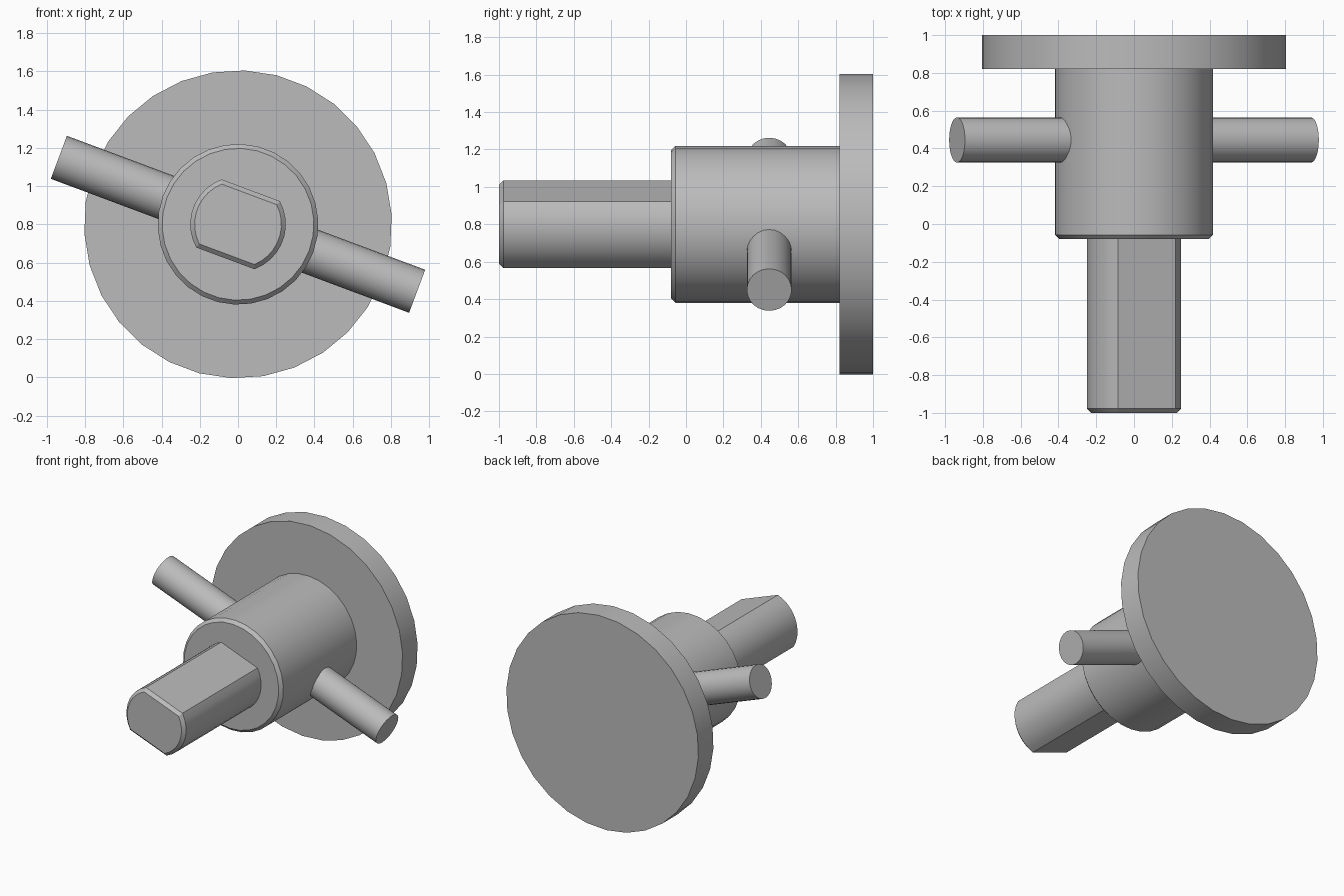
import bpy, bmesh, math
from mathutils import Matrix, Vector

cube = bpy.data.objects.get("Cube")
if cube:
    bpy.data.objects.remove(cube, do_unlink=True)

steel = bpy.data.materials.new("plain_grey")
steel.use_nodes = True
steel.diffuse_color = (0.5, 0.5, 0.5, 1)
steel.node_tree.nodes["Principled BSDF"].inputs["Base Color"].default_value = (0.5, 0.5, 0.5, 1)

TILT = Matrix.Translation((0, 0, 0.8)) @ Matrix.Rotation(math.radians(20.5), 4, "Y")
CHAMFER = 0.023


def circle(radius, sides):
    """Closed round outline."""
    return [(radius * math.cos(math.tau * i / sides), radius * math.sin(math.tau * i / sides))
            for i in range(sides)]


def double_flat(radius, flat, steps=9):
    """Round outline cut by two parallel flats."""
    half = math.asin(flat / radius)
    arc = [-half + 2 * half * i / steps for i in range(steps + 1)]
    angles = arc + [a + math.pi for a in arc]
    return [(radius * math.cos(a), radius * math.sin(a)) for a in angles]


def loft(name, sections, axis="Y", offset=(0, 0, 0)):
    """Join (position, outline) sections along an axis and cap both ends."""
    bm = bmesh.new()
    rings = []
    for pos, outline in sections:
        points = [(u, pos, v) if axis == "Y" else (pos, u, v) for u, v in outline]
        rings.append([bm.verts.new(Vector(p) + Vector(offset)) for p in points])
    for a, b in zip(rings, rings[1:]):
        for i in range(len(a)):
            j = (i + 1) % len(a)
            bm.faces.new((a[i], a[j], b[j], b[i]))
    bm.faces.new(rings[0])
    bm.faces.new(rings[-1])
    bmesh.ops.recalc_face_normals(bm, faces=bm.faces)
    mesh = bpy.data.meshes.new(name)
    bm.to_mesh(mesh)
    bm.free()
    mesh.materials.append(steel)
    obj = bpy.data.objects.new(name, mesh)
    bpy.context.collection.objects.link(obj)
    obj.matrix_world = TILT
    bpy.ops.object.select_all(action="DESELECT")
    obj.select_set(True)
    bpy.context.view_layer.objects.active = obj
    bpy.ops.object.shade_smooth_by_angle(angle=math.radians(30))
    return obj


# Wide disc at the back
loft("flange", [(0.82, circle(0.805, 30)), (1.0, circle(0.805, 30))])

# Chamfered barrel
loft("hub", [(-0.08, circle(0.42 - CHAMFER, 30)),
             (-0.08 + CHAMFER, circle(0.42, 30)),
             (0.83, circle(0.42, 30))])

# Shaft with two flats and a chamfered tip
loft("shaft", [(-1.0, double_flat(0.25 - CHAMFER, 0.19 - CHAMFER)),
               (-1.0 + CHAMFER, double_flat(0.25, 0.19)),
               (0.0, double_flat(0.25, 0.19))])

# Handle bar passing through the hub
loft("cross_bar", [(-1.0, circle(0.12, 24)), (1.0, circle(0.12, 24))],
     axis="X", offset=(0, 0.445, 0))
